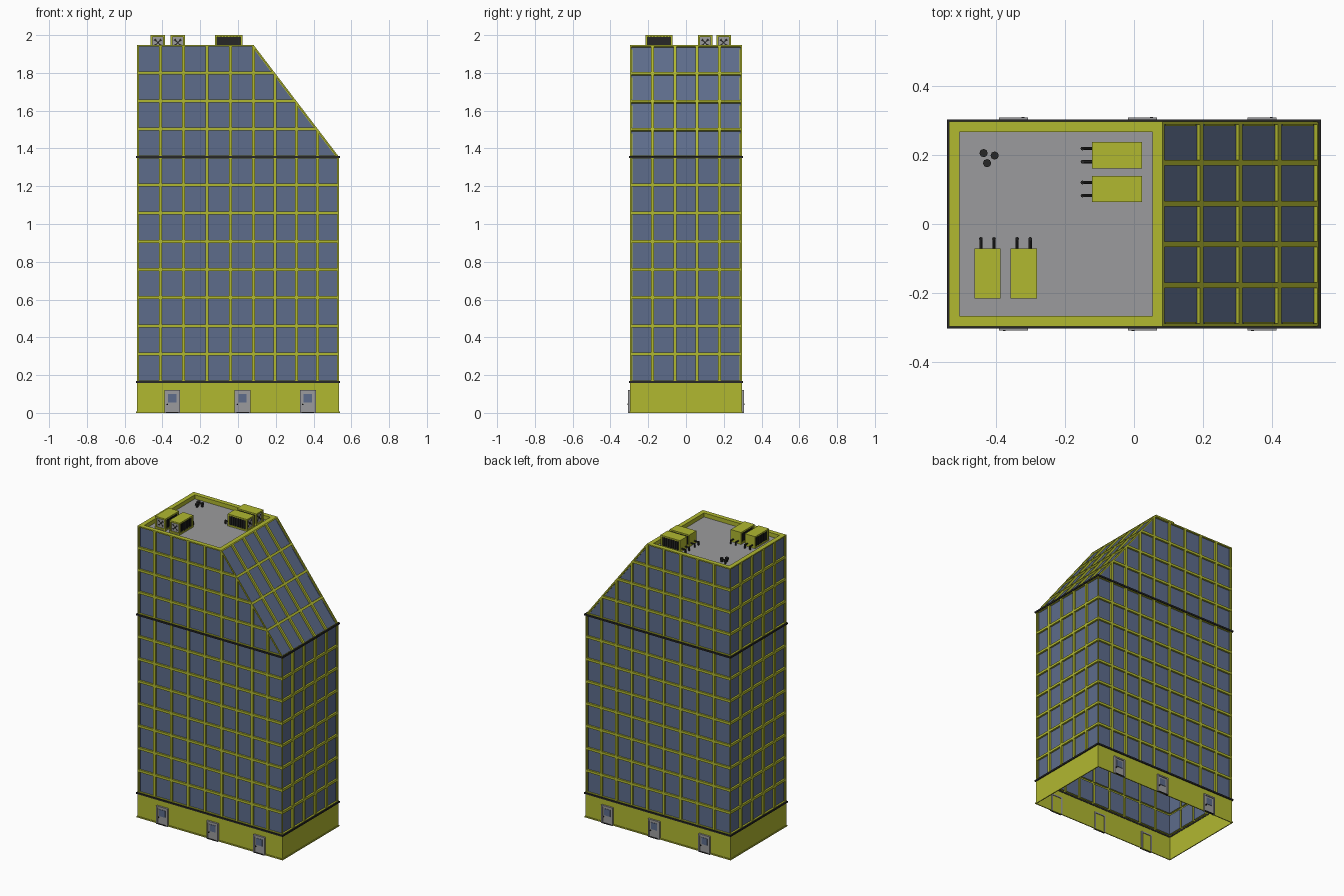
import bpy, bmesh, math
from mathutils import Matrix, Vector

if "Cube" in bpy.data.objects:
    bpy.data.objects.remove(bpy.data.objects["Cube"])

def material(name, rgb):
    m = bpy.data.materials.new(name)
    m.diffuse_color = (*rgb, 1)
    m.use_nodes = True
    m.node_tree.nodes["Principled BSDF"].inputs["Base Color"].default_value = m.diffuse_color
    return m

MATS = [material("yellow_paint", (0.44, 0.48, 0.03)),
        material("blue_glass", (0.11, 0.15, 0.26)),
        material("dark_metal", (0.02, 0.02, 0.02)),
        material("grey_paint", (0.33, 0.33, 0.34))]
YELLOW, GLASS, DARK, GREY = range(4)

def finish(bm, name, matrix=Matrix()):
    me = bpy.data.meshes.new(name)
    bm.to_mesh(me)
    bm.free()
    for m in MATS:
        me.materials.append(m)
    ob = bpy.data.objects.new(name, me)
    ob.matrix_world = matrix
    bpy.context.collection.objects.link(ob)
    return ob

def paint(verts, mat):
    for f in {f for v in verts for f in v.link_faces}:
        f.material_index = mat

def box(bm, x0, x1, y0, y1, z0, z1, mat):
    m = Matrix.Translation(((x0 + x1) / 2, (y0 + y1) / 2, (z0 + z1) / 2))
    m = m @ Matrix.Diagonal((x1 - x0, y1 - y0, z1 - z0, 1))
    vs = bmesh.ops.create_cube(bm, size=1, matrix=m)["verts"]
    paint(vs, mat)
    return vs

def rod(bm, a, b, r, mat, sides=8):
    a, b = Vector(a), Vector(b)
    m = Matrix.Translation((a + b) / 2) @ (b - a).to_track_quat('Z', 'Y').to_matrix().to_4x4()
    vs = bmesh.ops.create_cone(bm, cap_ends=True, segments=sides, radius1=r, radius2=r,
                               depth=(b - a).length, matrix=m)["verts"]
    paint(vs, mat)

def recess(bm, faces, border, depth, mat):
    bmesh.ops.inset_individual(bm, faces=faces, thickness=border, depth=0, use_even_offset=True)
    bmesh.ops.inset_individual(bm, faces=faces, thickness=0, depth=-depth, use_even_offset=True)
    for f in faces:
        f.material_index = mat

# Main dimensions and window grid lines
X, Y, RIDGE = 0.535, 0.296, 0.083
BASE, BELT, TOP, FLOOR = 0.163, 1.355, 1.947, 1.92
xs = [-X + (RIDGE + X) * i / 5 for i in range(5)] + [RIDGE + (X - RIDGE) * i / 4 for i in range(5)]
ys = [-Y + 2 * Y * i / 5 for i in range(6)]
zs = [BASE + (BELT - BASE) * i / 8 for i in range(8)] + [BELT + (TOP - BELT) * i / 4 for i in range(5)]

# Tower shell: recessed panes on walls and slope, open underneath
bm = bmesh.new()
def face(pts):
    f = bm.faces.new([bm.verts.new(p) for p in pts])
    f.normal_update()
    if f.normal.dot(f.calc_center_median() - Vector((0, 0, 1))) < 0:
        f.normal_flip()
    return f

panes = []
for y in (-Y, Y):
    for i in range(9):
        for j in range(12):
            step = (i - 5) + (j - 8) if i >= 5 and j >= 8 else 0
            if step > 3:
                continue
            pts = [(xs[i], y, zs[j]), (xs[i + 1], y, zs[j]),
                   (xs[i + 1], y, zs[j + 1]), (xs[i], y, zs[j + 1])]
            if step == 3:
                pts.pop(2)
            panes.append(face(pts))
for k in range(5):
    a, b = ys[k], ys[k + 1]
    for x, rows in ((-X, 12), (X, 8)):
        for j in range(rows):
            panes.append(face([(x, a, zs[j]), (x, b, zs[j]), (x, b, zs[j + 1]), (x, a, zs[j + 1])]))
    for c in range(4):
        x0, x1, z0, z1 = xs[5 + c], xs[6 + c], zs[12 - c], zs[11 - c]
        panes.append(face([(x0, a, z0), (x1, a, z1), (x1, b, z1), (x0, b, z0)]))
for s in (-1, 1):
    face([(-X, s * Y, 0), (X, s * Y, 0), (X, s * Y, BASE), (-X, s * Y, BASE)])
    face([(s * X, -Y, 0), (s * X, Y, 0), (s * X, Y, BASE), (s * X, -Y, BASE)])
# Roof with parapet
roof = face([(-X, -Y, TOP), (RIDGE, -Y, TOP), (RIDGE, Y, TOP), (-X, Y, TOP)])
recess(bm, panes, 0.008, 0.012, GLASS)
recess(bm, [roof], 0.03, TOP - FLOOR, GREY)
bmesh.ops.remove_doubles(bm, verts=bm.verts, dist=0.0002)
finish(bm, "tower_shell")

# Trim bands around the building
def band(name, z0, z1, out, mat):
    bm = bmesh.new()
    for s in (-1, 1):
        y0, y1 = sorted((s * (Y - 0.002), s * (Y + out)))
        box(bm, -X - out, X + out, y0, y1, z0, z1, mat)
        x0, x1 = sorted((s * (X - 0.002), s * (X + out)))
        box(bm, x0, x1, -Y, Y, z0, z1, mat)
    finish(bm, name)

band("belt_trim", BELT - 0.006, BELT + 0.005, 0.006, DARK)
band("base_trim", BASE - 0.006, BASE + 0.005, 0.006, DARK)
band("bottom_skirt", 0, 0.008, 0.004, YELLOW)

# Doors, front and back, built facing -y
def door(name, x, back):
    bm = bmesh.new()
    w, h = 0.042, 0.12
    for s in (-1, 1):
        a, b = sorted((s * w, s * (w - 0.009)))
        box(bm, a, b, -0.012, 0.004, 0, h, GREY)
    box(bm, -w + 0.009, w - 0.009, -0.012, 0.004, h - 0.009, h, GREY)
    box(bm, -w + 0.009, w - 0.009, -0.006, -0.001, 0.003, h - 0.009, GREY)
    box(bm, -0.022, 0.022, -0.0085, -0.006, 0.055, 0.1, GLASS)
    box(bm, -w, w, -0.012, 0, 0, 0.004, DARK)
    rod(bm, (-0.027, -0.006, 0.045), (-0.027, -0.014, 0.045), 0.004, DARK)
    m = Matrix.Translation((x, Y if back else -Y, 0))
    finish(bm, name, m @ Matrix.Rotation(math.pi if back else 0, 4, 'Z'))

for n, x in enumerate((-0.348, 0.024, 0.37)):
    door(f"front_door_{n + 1}", x, False)
    door(f"back_door_{n + 1}", x, True)

# Rooftop cooling units: pipes at -x, fan at +x, grilles on both long sides
def cooling_unit(name, x, y, turn):
    bm = bmesh.new()
    l, w, h = 0.072, 0.038, 0.08
    vs = box(bm, -l, l, -w, w, 0, h, YELLOW)
    bm.normal_update()
    faces = {f for v in vs for f in v.link_faces}
    sides = [f for f in faces if abs(f.normal.y) > 0.9]
    end = [f for f in faces if f.normal.x > 0.9]
    recess(bm, sides, 0.01, 0.008, DARK)
    recess(bm, end, 0.01, 0.008, GREY)
    for s in (-1, 1):
        for i in range(7):
            cx = -0.051 + i * 0.017
            a, b = sorted((s * (w - 0.009), s * (w - 0.002)))
            box(bm, cx - 0.003, cx + 0.003, a, b, 0.01, h - 0.01, DARK)
    # fan hub and blades
    rod(bm, (l - 0.008, 0, h / 2), (l - 0.003, 0, h / 2), 0.006, DARK)
    for i in range(4):
        t = math.radians(45 + 90 * i)
        c, s = math.cos(t), math.sin(t)
        pts = [(0, 0), (0.025 * c - 0.007 * s, 0.025 * s + 0.007 * c),
               (0.025 * c + 0.007 * s, 0.025 * s - 0.007 * c)]
        f = bm.faces.new([bm.verts.new((l - 0.006, p, h / 2 + q)) for p, q in pts])
        f.material_index = DARK
        f.normal_update()
        if f.normal.x < 0:
            f.normal_flip()
    # pipes
    for s in (-1, 1):
        py = s * 0.019
        rod(bm, (-l, py, 0.02), (-l - 0.03, py, 0.02), 0.0045, DARK)
        rod(bm, (-l - 0.028, py, 0.024), (-l - 0.028, py, 0), 0.0055, DARK)
    finish(bm, name, Matrix.Translation((x, y, FLOOR)) @ Matrix.Rotation(turn, 4, 'Z'))

cooling_unit("cooling_unit_1", -0.049, 0.199, 0)
cooling_unit("cooling_unit_2", -0.049, 0.101, 0)
cooling_unit("cooling_unit_3", -0.424, -0.143, -math.pi / 2)
cooling_unit("cooling_unit_4", -0.319, -0.143, -math.pi / 2)

# Small roof vents
bm = bmesh.new()
for x, y in ((-0.435, 0.205), (-0.403, 0.198), (-0.425, 0.176)):
    rod(bm, (x, y, FLOOR), (x, y, FLOOR + 0.016), 0.007, DARK)
    rod(bm, (x, y, FLOOR + 0.014), (x, y, FLOOR + 0.026), 0.012, DARK)
finish(bm, "roof_vents")
